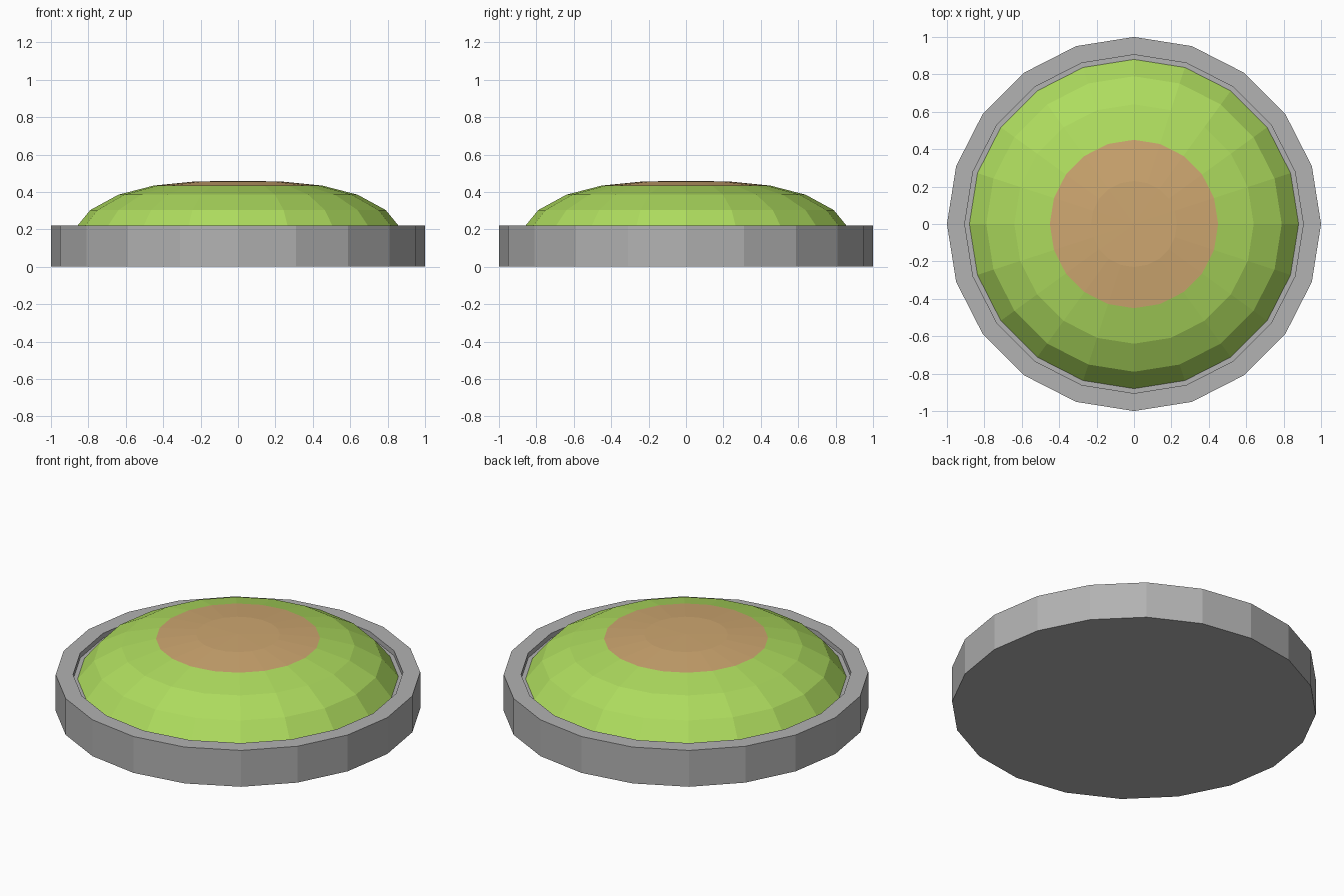
import bpy, bmesh, math

if "Cube" in bpy.data.objects:
    bpy.data.objects.remove(bpy.data.objects["Cube"])

SIDES = 20


def material(name, srgb):
    lin = [(c / 255 / 12.92) if c < 11 else ((c / 255 + 0.055) / 1.055) ** 2.4 for c in srgb]
    m = bpy.data.materials.new(name)
    m.diffuse_color = (*lin, 1)
    m.use_nodes = True
    m.node_tree.nodes["Principled BSDF"].inputs["Base Color"].default_value = m.diffuse_color
    return m


def lathe(name, profile, mats, mat_rule=lambda f: 0):
    """Revolve (radius, z) points; radius 0 becomes a single pole."""
    bm = bmesh.new()
    rings = []
    for r, z in profile:
        if r == 0:
            rings.append([bm.verts.new((0, 0, z))] * SIDES)
        else:
            rings.append([bm.verts.new((r * math.cos(2 * math.pi * i / SIDES),
                                        r * math.sin(2 * math.pi * i / SIDES), z))
                          for i in range(SIDES)])
    for a, b in zip(rings, rings[1:]):
        for i in range(SIDES):
            j = (i + 1) % SIDES
            bm.faces.new(list(dict.fromkeys((a[i], a[j], b[j], b[i]))))
    bm.normal_update()
    for f in bm.faces:
        f.material_index = mat_rule(f)
    me = bpy.data.meshes.new(name)
    bm.to_mesh(me)
    bm.free()
    for m in mats:
        me.materials.append(m)
    ob = bpy.data.objects.new(name, me)
    bpy.context.collection.objects.link(ob)
    return ob


stone = material("stone grey", (178, 178, 178))
grass = material("grass green", (174, 220, 94))
earth = material("sandy brown", (206, 167, 112))

# Stone rim with closed underside and a shallow groove floor inside
lathe("stone_rim", [(0, 0), (1, 0), (1, 0.22), (0.905, 0.22), (0.905, 0.19), (0.87, 0.19)], [stone])

# Grassy mound with a bare earth top
lathe("mound", [(0.88, 0.193), (0.79, 0.303), (0.64, 0.385), (0.45, 0.434), (0.23, 0.456), (0, 0.459)],
      [grass, earth],
      lambda f: 1 if f.calc_center_median().z > 0.434 else 0)
